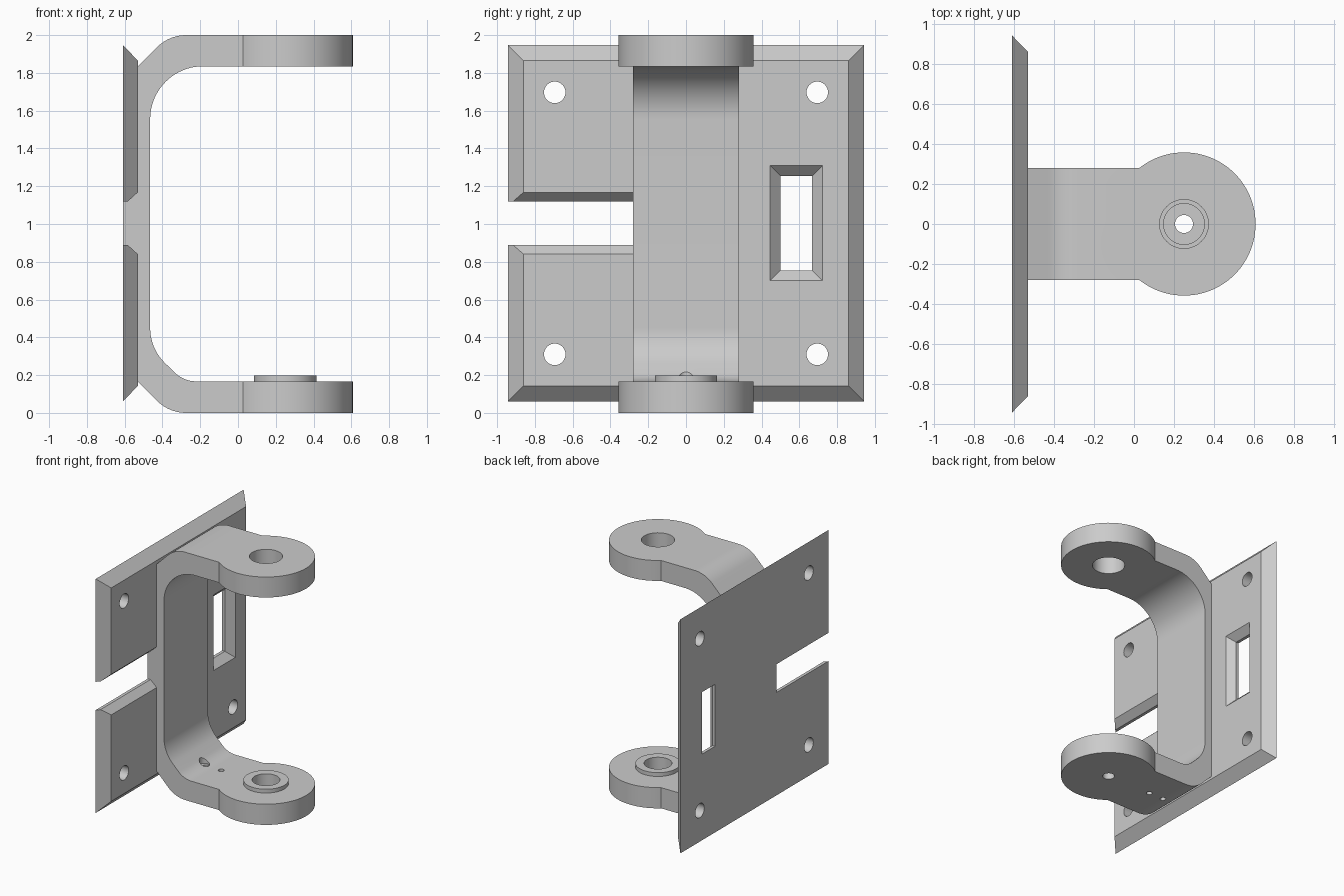
import bpy, bmesh, math

if "Cube" in bpy.data.objects:
    bpy.data.objects.remove(bpy.data.objects["Cube"])


def loft(name, loops):
    """Closed solid through a list of equal-length point loops."""
    bm = bmesh.new()
    rings = [[bm.verts.new(p) for p in loop] for loop in loops]
    n = len(rings[0])
    for a, b in zip(rings, rings[1:]):
        for i in range(n):
            j = (i + 1) % n
            bm.faces.new((a[i], a[j], b[j], b[i]))
    bm.faces.new(rings[0][::-1])
    bm.faces.new(rings[-1])
    bmesh.ops.recalc_face_normals(bm, faces=bm.faces)
    me = bpy.data.meshes.new(name)
    bm.to_mesh(me)
    bm.free()
    ob = bpy.data.objects.new(name, me)
    bpy.context.collection.objects.link(ob)
    return ob


def rect(x, y0, y1, z0, z1):
    return [(x, y0, z0), (x, y1, z0), (x, y1, z1), (x, y0, z1)]


def cyl_z(name, x, r, z0, z1, n=72):
    ang = [2 * math.pi * i / n for i in range(n)]
    return loft(name, [[(x + r * math.cos(a), r * math.sin(a), z) for a in ang] for z in (z0, z1)])


def cyl_x(name, y, z, r, x0, x1, n=32):
    ang = [2 * math.pi * i / n for i in range(n)]
    return loft(name, [[(x, y + r * math.cos(a), z + r * math.sin(a)) for a in ang] for x in (x0, x1)])


def arc(cx, cz, r, a0, a1, n=12):
    return [(cx + r * math.cos(math.radians(a0 + (a1 - a0) * i / n)),
             cz + r * math.sin(math.radians(a0 + (a1 - a0) * i / n))) for i in range(n + 1)]


def combine(target, tool, op):
    bpy.context.view_layer.objects.active = target
    m = target.modifiers.new(op, 'BOOLEAN')
    m.operation, m.solver, m.object = op, 'EXACT', tool
    bpy.ops.object.modifier_apply(modifier=m.name)
    bpy.data.objects.remove(tool)


# Mounting plate with bevelled rim
body = loft("hinge_bracket", [rect(-0.61, -0.943, 0.943, 0.06, 1.948),
                              rect(-0.53, -0.86, 0.86, 0.143, 1.865)])

# Side slot and window, each with a chamfer on the front face
B, C, F = -0.65, -0.585, -0.51
combine(body, loft("slot_cutter", [rect(B, -1.1, -0.28, 0.89, 1.118),
                                   rect(C, -1.1, -0.28, 0.89, 1.118),
                                   rect(F, -1.1, -0.28, 0.822, 1.186)]), 'DIFFERENCE')
combine(body, loft("window_cutter", [rect(B, 0.5, 0.668, 0.755, 1.255),
                                     rect(C, 0.5, 0.668, 0.755, 1.255),
                                     rect(F, 0.425, 0.743, 0.68, 1.33)]), 'DIFFERENCE')

# Screw holes
for y in (-0.695, 0.695):
    for z in (0.31, 1.697):
        combine(body, cyl_x("screw_cutter", y, z, 0.057, -0.7, -0.4), 'DIFFERENCE')

# Bent strap: outer bends, then inner bends
profile = [(0.1, 2.0)] + arc(-0.274, 1.78, 0.22, 90, 135)
profile += [(-0.53, 1.835), (-0.57, 1.795), (-0.57, 0.205), (-0.53, 0.165)]
profile += arc(-0.274, 0.22, 0.22, 225, 270) + [(0.1, 0.0), (0.1, 0.167)]
profile += arc(-0.222, 0.327, 0.16, 270, 225, 8) + arc(-0.205, 0.45, 0.26, 225, 180)
profile += arc(-0.185, 1.555, 0.28, 180, 90, 20) + [(0.1, 1.835)]
combine(body, loft("strap", [[(x, y, z) for x, z in profile] for y in (-0.28, 0.28)]), 'UNION')

# Round lugs and the raised bushing on the lower one
combine(body, cyl_z("upper_lug", 0.25, 0.358, 1.835, 2.0, 96), 'UNION')
combine(body, cyl_z("lower_lug", 0.25, 0.358, 0.0, 0.167, 96), 'UNION')
combine(body, cyl_z("bushing", 0.25, 0.165, 0.1, 0.198), 'UNION')

# Pin holes, and two small holes near the lower bend (one with a spot face)
for x, r, z0, z1 in ((0.25, 0.122, 1.7, 2.1), (0.25, 0.102, 0.06, 0.3), (0.25, 0.045, -0.1, 0.3),
                     (-0.15, 0.022, -0.1, 0.3), (-0.285, 0.022, -0.1, 0.3),
                     (-0.3, 0.038, 0.165, 0.3)):
    combine(body, cyl_z("hole_cutter", x, r, z0, z1, 48), 'DIFFERENCE')

bpy.ops.object.select_all(action='DESELECT')
body.select_set(True)
bpy.context.view_layer.objects.active = body
bpy.ops.object.shade_smooth_by_angle(angle=math.radians(25))
